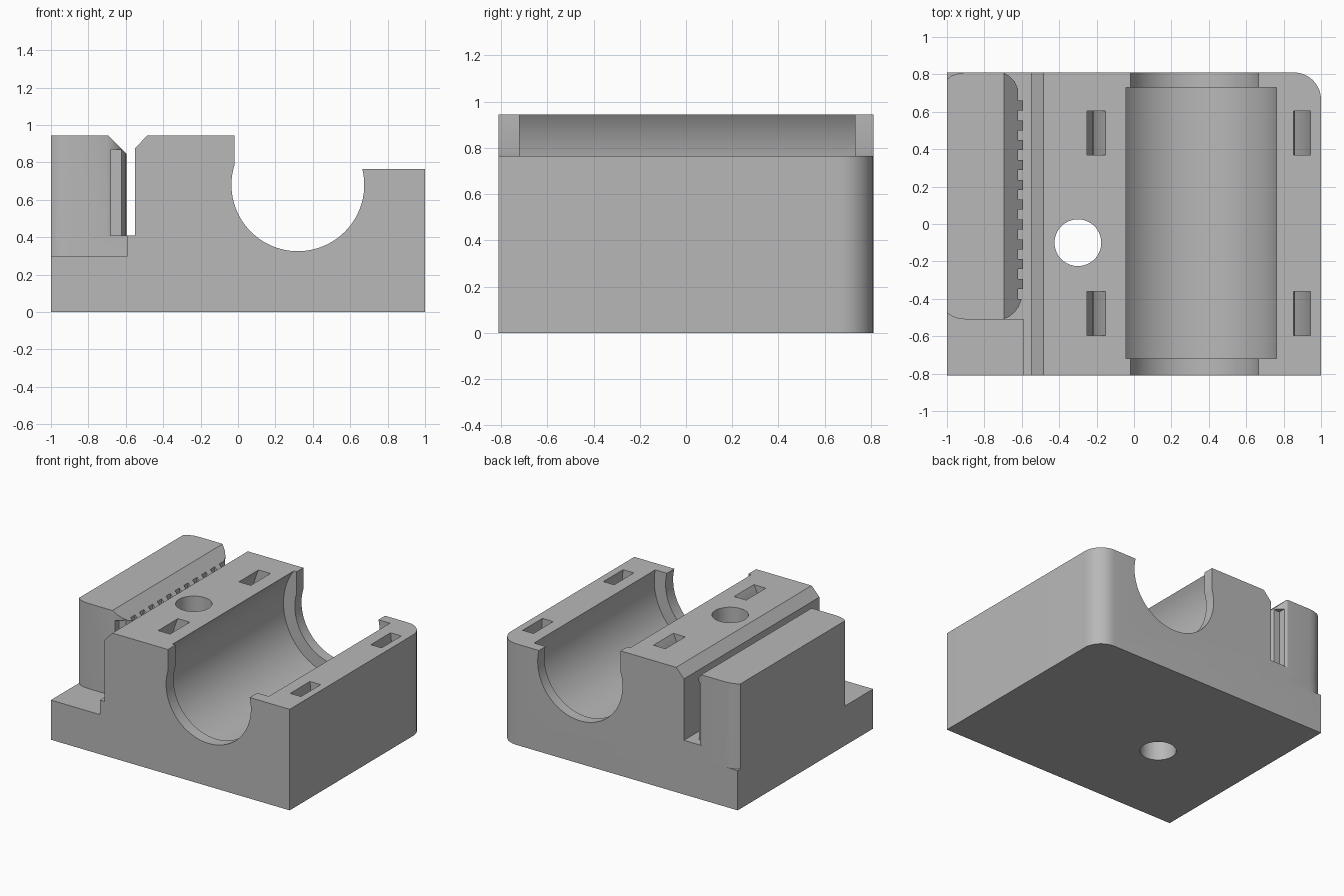
import bpy, bmesh
from math import radians, cos, sin

if "Cube" in bpy.data.objects:
    bpy.data.objects.remove(bpy.data.objects["Cube"], do_unlink=True)

grey = bpy.data.materials.new("plain_grey")
grey.use_nodes = True
grey.diffuse_color = (0.48, 0.48, 0.48, 1)
grey.node_tree.nodes["Principled BSDF"].inputs["Base Color"].default_value = (0.48, 0.48, 0.48, 1)


def prism(name, pts, lo, hi, axis="y"):
    """Extrude a closed profile (xz along y, or xy along z) from lo to hi."""
    place = (lambda p: (p[0], lo, p[1])) if axis == "y" else (lambda p: (p[0], p[1], lo))
    bm = bmesh.new()
    face = bm.faces.new([bm.verts.new(place(p)) for p in pts])
    out = bmesh.ops.extrude_face_region(bm, geom=[face])
    move = (0, hi - lo, 0) if axis == "y" else (0, 0, hi - lo)
    bmesh.ops.translate(bm, vec=move, verts=[v for v in out["geom"] if isinstance(v, bmesh.types.BMVert)])
    bmesh.ops.recalc_face_normals(bm, faces=bm.faces)
    mesh = bpy.data.meshes.new(name)
    bm.to_mesh(mesh)
    bm.free()
    mesh.materials.append(grey)
    ob = bpy.data.objects.new(name, mesh)
    bpy.context.collection.objects.link(ob)
    return ob


def arc(cx, cy, r, a0, a1, n):
    angles = [radians(a0 + (a1 - a0) * i / n) for i in range(n + 1)]
    return [(cx + r * cos(a), cy + r * sin(a)) for a in angles]


def circle(cx, cy, r, n=96):
    return arc(cx, cy, r, 0, 360, n)[:-1]


def rect(x0, x1, y0, y1):
    return [(x0, y0), (x1, y0), (x1, y1), (x0, y1)]


def combine(target, tool, operation="DIFFERENCE"):
    mod = target.modifiers.new("combine", "BOOLEAN")
    mod.operation, mod.solver, mod.object = operation, "EXACT", tool
    bpy.ops.object.select_all(action="DESELECT")
    bpy.context.view_layer.objects.active = target
    target.select_set(True)
    bpy.ops.object.modifier_apply(modifier=mod.name)
    bpy.data.objects.remove(tool, do_unlink=True)


FRONT, BACK, TOP = -0.81, 0.81, 0.945
CX, CZ = 0.32, 0.68          # bearing axis

# Main block with stepped side profile
block = prism("bearing_block", [
    (-1, 0), (1, 0), (1, 0.765), (0.4, 0.765), (0.3, TOP), (-0.485, TOP),
    (-0.55, 0.875), (-0.55, 0.41), (-0.59, 0.41), (-0.59, 0.3), (-1, 0.3)], FRONT, BACK)

# Rounded rear corner
bm = bmesh.new()
bm.from_mesh(block.data)
corner = [e for e in bm.edges if all(v.co.x > 0.99 and v.co.y > 0.8 for v in e.verts)]
bmesh.ops.bevel(bm, geom=corner, offset=0.145, segments=12, profile=0.5, affect="EDGES")
bm.to_mesh(block.data)
bm.free()

# Bearing channel: narrow end lips, wider pocket between them
lip = arc(CX, CZ, 0.355, 13.85, -196.7, 72) + [(-0.02, 1.2), (0.665, 1.2)]
combine(block, prism("lip_cutter", lip, -1, 1))
combine(block, prism("pocket_cutter", circle(CX, CZ, 0.45, 120), -0.72, 0.73))

# Curved tie slots running under the channel
for y in (-0.478, 0.487):
    ring = prism("tie_cutter", circle(CX, CZ, 0.63), y - 0.118, y + 0.118)
    combine(ring, prism("tie_core", circle(CX, CZ, 0.541), y - 0.3, y + 0.3))
    combine(block, ring)

# Screw hole
combine(block, prism("hole_cutter", circle(-0.3, -0.1, 0.125, 64), -0.1, 1.1, "z"))

# Belt clamp: shared rounded outer side
outer = [(-0.9, BACK), (-0.94, 0.805), (-0.975, 0.793), (-1, 0.775),
         (-1, -0.475), (-0.975, -0.493), (-0.94, -0.505), (-0.9, -0.51)]
plinth = prism("clamp_plinth", outer + [(-0.59, -0.51), (-0.59, BACK)], 0.25, 0.41, "z")

# Toothed inner side of the clamp
inner = [(-0.7, -0.51), (-0.665, -0.495), (-0.637, -0.47), (-0.615, -0.44), (-0.6, -0.4)]
pitch = 0.106
for i in reversed(range(10)):
    y = 0.66 - pitch * i
    inner += [(-0.62, y - 0.053), (-0.593, y - 0.053), (-0.593, y), (-0.62, y)]
inner.insert(5, (-0.62, -0.4))
inner += [(-0.62, 0.72), (-0.637, 0.76), (-0.665, 0.79), (-0.7, BACK)]
clamp = prism("belt_clamp", outer + inner, 0.35, TOP, "z")
combine(clamp, prism("chamfer_cutter", [(-0.695, TOP), (-0.74, 0.99), (-0.5, 0.99), (-0.5, 0.75)], -1, 1))

# Small notches in both ends of the toothed side
for y0, y1 in ((-0.6, -0.45), (0.745, 0.9)):
    combine(clamp, prism("notch_cutter", rect(-0.68, -0.5, 0.41, 0.87), y0, y1))

combine(block, plinth, "UNION")
combine(block, clamp, "UNION")

# Smooth curves, sharp edges
bpy.ops.object.select_all(action="DESELECT")
block.select_set(True)
bpy.context.view_layer.objects.active = block
bpy.ops.object.shade_smooth_by_angle(angle=radians(25))
